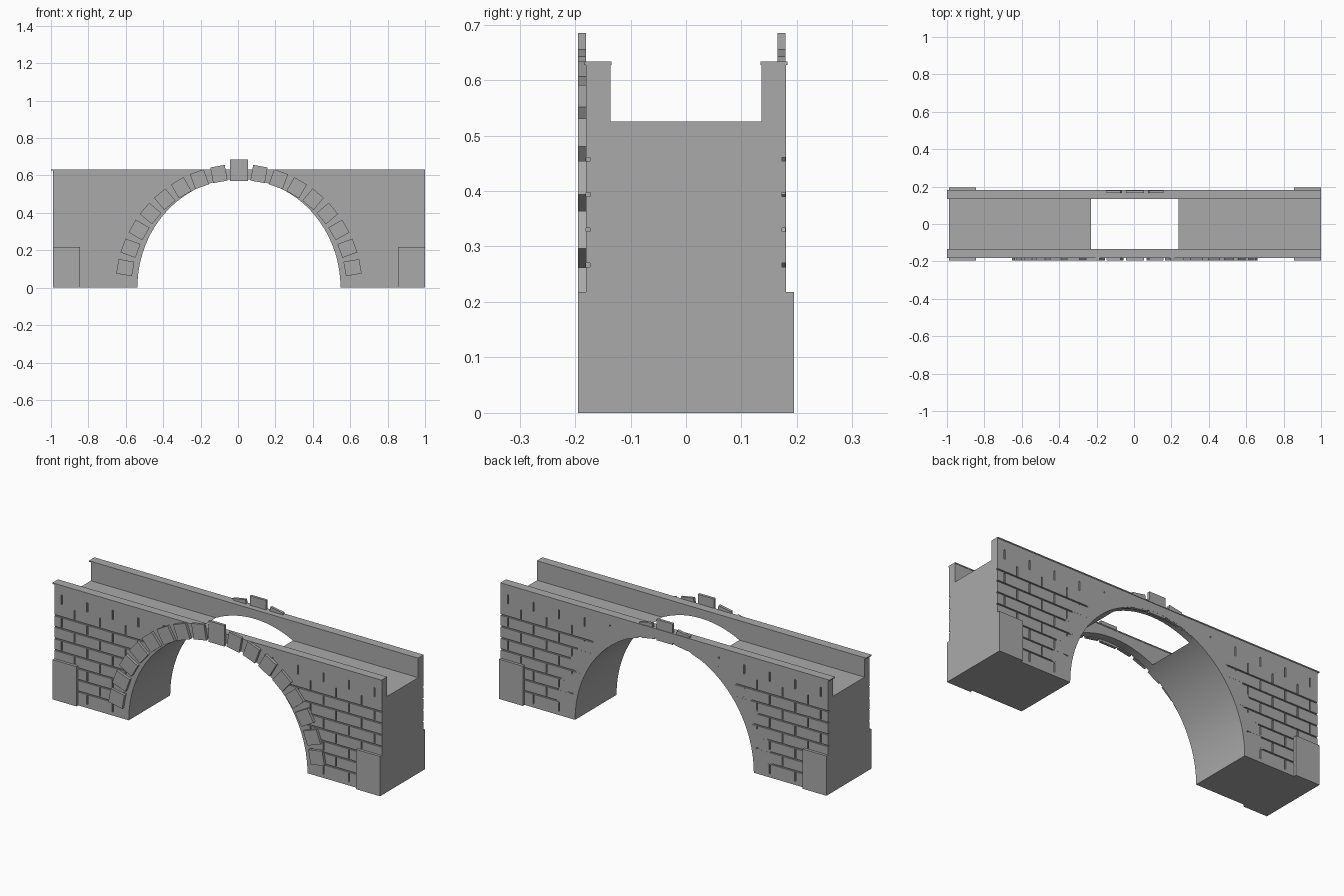
import bpy, bmesh, math
from mathutils import Matrix, Vector

cube = bpy.data.objects.get("Cube")
if cube:
    bpy.data.objects.remove(cube, do_unlink=True)

stone = bpy.data.materials.new("grey stone")
stone.use_nodes = True
GREY = (0.4, 0.4, 0.4, 1)
stone.diffuse_color = GREY
stone.node_tree.nodes["Principled BSDF"].inputs["Base Color"].default_value = GREY

CX = 0.005                 # middle of the span
LEFT, RIGHT = -0.99, 1.0   # ends of the masonry
WALL = 0.18                # half width of the masonry
ARCH_A, ARCH_B = 0.543, 0.582
COURSE = 0.0635


def finish(name, bm):
    bmesh.ops.recalc_face_normals(bm, faces=bm.faces)
    mesh = bpy.data.meshes.new(name)
    bm.to_mesh(mesh)
    bm.free()
    mesh.materials.append(stone)
    ob = bpy.data.objects.new(name, mesh)
    bpy.context.collection.objects.link(ob)
    return ob


def add_box(bm, x0, x1, y0, y1, z0, z1):
    size = Matrix.Diagonal((x1 - x0, y1 - y0, z1 - z0, 1))
    mid = Vector((x0 + x1, y0 + y1, z0 + z1)) / 2
    bmesh.ops.create_cube(bm, size=1, matrix=Matrix.Translation(mid) @ size)


def extrude_profile(name, points, direction):
    bm = bmesh.new()
    face = bm.faces.new([bm.verts.new(p) for p in points])
    out = bmesh.ops.extrude_face_region(bm, geom=[face])
    moved = [v for v in out["geom"] if isinstance(v, bmesh.types.BMVert)]
    bmesh.ops.translate(bm, verts=moved, vec=direction)
    return finish(name, bm)


def cut(target, cutter):
    cutter.hide_render = True
    mod = target.modifiers.new("cut", "BOOLEAN")
    mod.operation = "DIFFERENCE"
    mod.solver = "EXACT"
    mod.use_self = True
    mod.object = cutter
    bpy.ops.object.select_all(action="DESELECT")
    bpy.context.view_layer.objects.active = target
    target.select_set(True)
    bpy.ops.object.modifier_apply(modifier=mod.name)
    bpy.data.objects.remove(cutter, do_unlink=True)


def arch_half_width(z):
    return ARCH_A * math.sqrt(max(0, 1 - (z / ARCH_B) ** 2))


# Masonry: channel section swept along the bridge
half = [(WALL, 0), (WALL, 0.63), (0.136, 0.63), (0.136, 0.525)]
section = half + [(-y, z) for y, z in reversed(half)]
body = extrude_profile("bridge_body", [(LEFT, y, z) for y, z in section],
                       (RIGHT - LEFT, 0, 0))

# Arched opening, which also breaks through the channel floor
ring = [(CX + ARCH_A * math.cos(t), -0.3, ARCH_B * math.sin(t))
        for t in (2 * math.pi * i / 96 for i in range(96))]
cut(body, extrude_profile("arch_cutter", ring, (0, 0.6, 0)))

# Mortar joints on both faces
bm = bmesh.new()
W, DEPTH = 0.0035, 0.007
for side in (-1, 1):
    y0, y1 = sorted((side * (WALL - DEPTH), side * (WALL + 0.01)))
    for end in (-1, 1):
        for row in range(9):
            z = COURSE * (row + 1.2)
            # bed joint
            if row < 7:
                inner = arch_half_width(z) + (0.03 if row % 2 else 0.09)
                xs = sorted((CX + end * inner, CX + end * 1.02))
                add_box(bm, *xs, y0, y1, z - W, z + W)
            # upright joints, staggered by course
            top = z - W * 2 if row < 7 else z - 0.006
            low = z - COURSE + (W * 2 if row < 7 else 0.006)
            x = 0.95 - (0.0775 if row % 2 else 0)
            while x > max(arch_half_width(low) + 0.03, 0.2):
                xm = CX + end * x
                add_box(bm, xm - W, xm + W, y0, y1, low, top)
                x -= 0.155
cut(body, finish("joint_cutter", bm))

# Arch stones: proud of the front face, set into the back face
for label, y0, y1 in (("front", -0.195, -0.18), ("back", 0.165, 0.1795)):
    bm = bmesh.new()
    for i in range(1, 18):
        angle = math.radians(10 * i)
        key = i == 9
        radial, width = (0.115, 0.098) if key else (0.085, 0.078)
        radius = 0.627 if key else 0.617
        place = (Matrix.Translation((CX, (y0 + y1) / 2, 0))
                 @ Matrix.Rotation(-angle, 4, "Y")
                 @ Matrix.Translation((radius, 0, 0))
                 @ Matrix.Diagonal((radial, y1 - y0, width, 1)))
        bmesh.ops.create_cube(bm, size=1, matrix=place)
    finish(label + "_arch_stones", bm)

# Thin copings on the parapets and plinth slabs at the corners
for label, side in (("front", -1), ("back", 1)):
    bm = bmesh.new()
    ys = sorted((side * 0.134, side * 0.183))
    add_box(bm, -1, RIGHT, *ys, 0.627, 0.633)
    finish(label + "_coping", bm)
    ys = sorted((side * (WALL - 0.01), side * 0.195))
    for hand, x0, x1 in (("right", LEFT, -0.845), ("left", 0.855, RIGHT)):
        bm = bmesh.new()
        add_box(bm, x0, x1, *ys, 0, 0.218)
        finish(f"{label}_{hand}_plinth", bm)

# Smooth only the curved underside of the arch
bpy.ops.object.select_all(action="DESELECT")
bpy.context.view_layer.objects.active = body
body.select_set(True)
bpy.ops.object.shade_smooth_by_angle(angle=math.radians(25))
